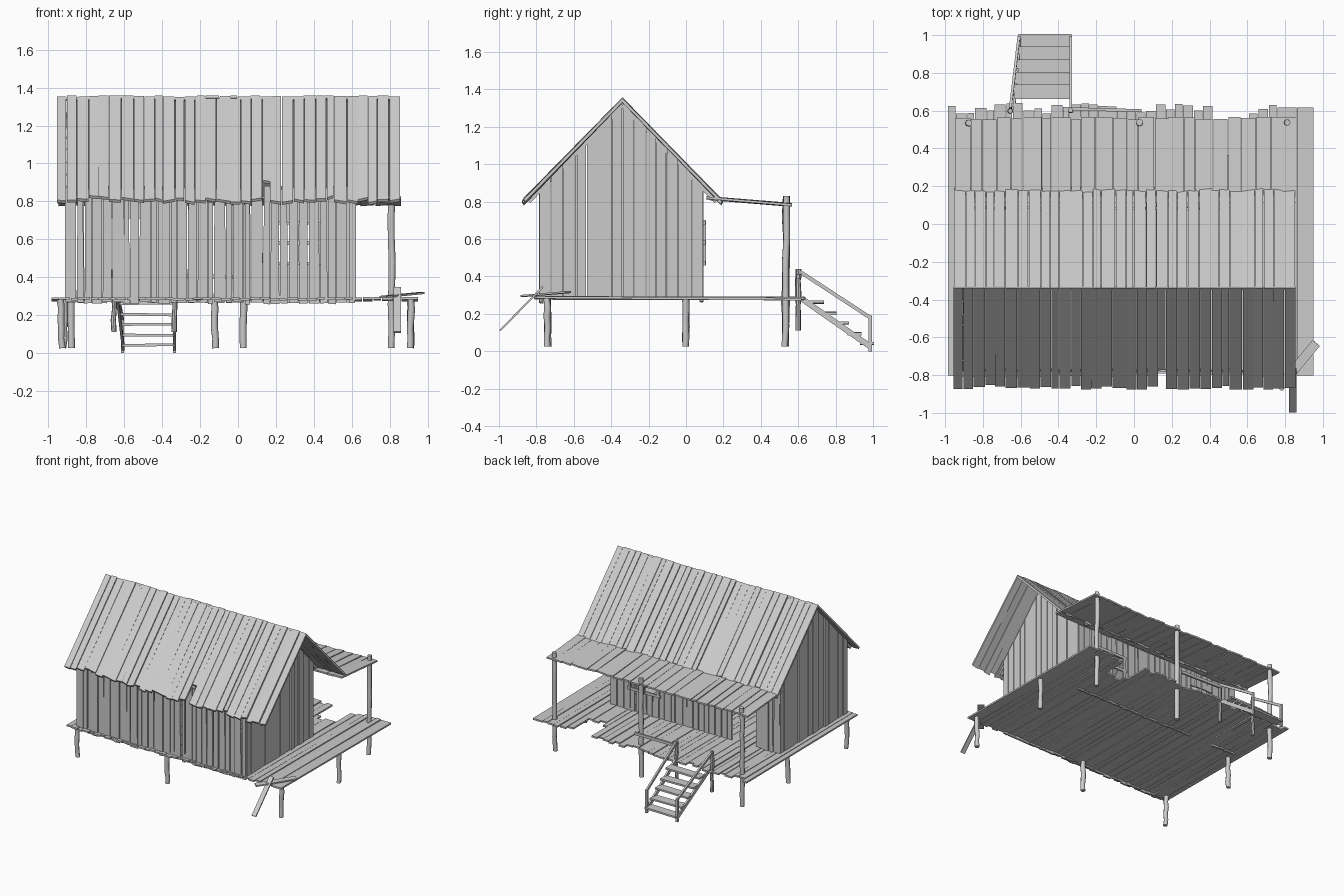
import bpy, bmesh, math, random
from mathutils import Vector

random.seed(4)
rnd = random.uniform
if "Cube" in bpy.data.objects:
    bpy.data.objects.remove(bpy.data.objects["Cube"], do_unlink=True)

wood = bpy.data.materials.new("weathered grey wood")
wood.use_nodes = True
COLOR = (0.6, 0.6, 0.6, 1)
wood.diffuse_color = COLOR
wood.node_tree.nodes["Principled BSDF"].inputs["Base Color"].default_value = COLOR


def finish(name, bm, smooth=False):
    bmesh.ops.recalc_face_normals(bm, faces=bm.faces)
    mesh = bpy.data.meshes.new(name)
    bm.to_mesh(mesh)
    bm.free()
    mesh.materials.append(wood)
    ob = bpy.data.objects.new(name, mesh)
    bpy.context.collection.objects.link(ob)
    if smooth:
        bpy.ops.object.select_all(action="DESELECT")
        ob.select_set(True)
        bpy.context.view_layer.objects.active = ob
        bpy.ops.object.shade_smooth_by_angle(angle=math.radians(50))
    return ob


def prism(bm, outline, depth):
    """Extrude a flat outline along a depth vector."""
    depth = Vector(depth)
    a = [bm.verts.new(p) for p in outline]
    b = [bm.verts.new(Vector(p) + depth) for p in outline]
    bm.faces.new(a)
    bm.faces.new(b[::-1])
    for i in range(len(a)):
        j = (i + 1) % len(a)
        bm.faces.new((a[i], b[i], b[j], a[j]))


def bar(bm, p, q, side, width, thick):
    """Straight rectangular timber between two points."""
    p, q = Vector(p), Vector(q)
    side = Vector(side).normalized() * width / 2
    n = (q - p).cross(side).normalized() * thick
    prism(bm, [p - side - n / 2, p + side - n / 2, q + side - n / 2, q - side - n / 2], n)


def pole(bm, p, q, r, wobble=0.008, steps=5):
    """Crooked eight-sided pole."""
    p, q = Vector(p), Vector(q)
    axis = (q - p).normalized()
    u = axis.orthogonal().normalized()
    v = axis.cross(u)
    rings = []
    for s in range(steps + 1):
        c = p.lerp(q, s / steps) + u * rnd(-wobble, wobble) + v * rnd(-wobble, wobble)
        rr = r * rnd(0.88, 1.1)
        angles = [math.tau * k / 8 for k in range(8)]
        rings.append([bm.verts.new(c + (u * math.cos(t) + v * math.sin(t)) * rr) for t in angles])
    for a, b in zip(rings, rings[1:]):
        for k in range(8):
            bm.faces.new((a[k], a[(k + 1) % 8], b[(k + 1) % 8], b[k]))
    bm.faces.new(rings[0][::-1])
    bm.faces.new(rings[-1])


def spans(a, b, width, gap=0.004):
    """Split a length into boards of slightly uneven width."""
    n = round((b - a) / width)
    cuts = [a] + [a + (b - a) * (i + rnd(-0.2, 0.2)) / n for i in range(1, n)] + [b]
    for u, v in zip(cuts, cuts[1:]):
        yield u + gap * rnd(0, 0.8), v - gap * rnd(0, 0.8)


RIDGE_Y, RIDGE_Z, SLOPE = -0.34, 1.355, 1.03
FRONT, BACK, LEFT, RIGHT = -0.78, 0.09, -0.91, 0.62


def roof_z(y):
    return RIDGE_Z - SLOPE * abs(y - RIDGE_Y)


# Main roof: two slopes of boards with uneven eaves and one broken board
for name, sgn in (("front_roof", -1), ("back_roof", 1)):
    bm = bmesh.new()
    for x0, x1 in spans(-0.955, 0.855, 0.056):
        run = 0.525 + rnd(-0.015, 0.012)
        if sgn < 0 and x0 < 0.155 < x1:
            run = 0.43
        lift = rnd(-0.006, 0.004)
        y1 = RIDGE_Y + sgn * run
        tilt = rnd(-0.006, 0.006)
        prism(bm, [(x0, RIDGE_Y, RIDGE_Z + lift), (x1, RIDGE_Y, RIDGE_Z + lift),
                   (x1, y1, roof_z(y1) + lift + tilt), (x0, y1, roof_z(y1) + lift - tilt)],
              (0, -sgn * 0.008, -0.014))
    finish(name, bm)

# Battens and rafters under the main roof
bm = bmesh.new()
for sgn in (-1, 1):
    for x in (LEFT + 0.02, -0.15, RIGHT - 0.02):
        y1 = RIDGE_Y + sgn * 0.5
        bar(bm, (x, RIDGE_Y, RIDGE_Z - 0.04), (x, y1, roof_z(y1) - 0.04), (1, 0, 0), 0.025, 0.02)
finish("rafters", bm)

# Lean-to porch roof
bm = bmesh.new()
for x0, x1 in spans(-0.95, 0.86, 0.075):
    y1 = 0.56 + rnd(-0.008, 0.008)
    dz = rnd(-0.004, 0.004)
    prism(bm, [(x0, 0.11, 0.826 + dz), (x1, 0.11, 0.826 + dz), (x1, y1, 0.79 - dz), (x0, y1, 0.79 + dz)],
          (0, 0, -0.013))
finish("porch_roof", bm)


def upright(bm, x0, x1, y, z0, z1):
    prism(bm, [(x0, y, z0), (x1, y, z0 + rnd(-0.003, 0.003)), (x1 + rnd(-0.004, 0), y, z1),
               (x0 + rnd(0, 0.004), y, z1)], (0, 0.014, 0))


# Front wall of upright boards
bm = bmesh.new()
for x0, x1 in spans(LEFT, RIGHT, 0.05, 0.006):
    upright(bm, x0, x1, FRONT + rnd(-0.006, 0.004), 0.262 + rnd(-0.005, 0.008), 0.88)
finish("front_wall", bm)

# Back wall with a doorway and a window opening
bm = bmesh.new()
DOOR, WINDOW = (-0.69, -0.48), (0.18, 0.44)
sections = [(LEFT, DOOR[0], ((0.265, 0.88),)), (*DOOR, ((0.71, 0.88),)),
            (DOOR[1], WINDOW[0], ((0.265, 0.88),)),
            (*WINDOW, ((0.265, 0.47), (0.69, 0.88))), (WINDOW[1], RIGHT, ((0.265, 0.88),))]
for a, b, parts in sections:
    for x0, x1 in spans(a, b, 0.052, 0.006):
        for z0, z1 in parts:
            upright(bm, x0, x1, BACK - 0.014 + rnd(-0.004, 0.004), z0, z1)
finish("back_wall", bm)

# Window frame and crossed bars
bm = bmesh.new()
for z in (0.47, 0.58, 0.69):
    bar(bm, (WINDOW[0] - 0.02, 0.098, z), (WINDOW[1] + 0.02, 0.098, z), (0, 0, 1), 0.022, 0.012)
for x in (WINDOW[0], sum(WINDOW) / 2, WINDOW[1]):
    bar(bm, (x, 0.1, 0.46), (x, 0.1, 0.7), (1, 0, 0), 0.022, 0.012)
finish("window_frame", bm)

# Gable walls, boards cut to the roof line
for name, x in (("right_gable", RIGHT - 0.014), ("left_gable", LEFT)):
    bm = bmesh.new()
    for y0, y1 in spans(FRONT, BACK, 0.062, 0.006):
        xo = x + rnd(-0.004, 0.004)
        tops = [y1, RIDGE_Y, y0] if y0 < RIDGE_Y < y1 else [y1, y0]
        outline = [(xo, y0, 0.29), (xo, y1, 0.29)] + [(xo, y, roof_z(y) - 0.02) for y in tops]
        prism(bm, outline, (0.014, 0, 0))
    finish(name, bm)

# Deck boards with ragged back ends and a broken stretch
bm = bmesh.new()
for x0, x1 in list(spans(-0.985, 0.86, 0.05)) + [(0.863, 0.95)]:
    y0 = -0.8 + rnd(-0.012, 0.012)
    y1 = rnd(0.58, 0.64)
    if 0.41 < x0 < 0.59:
        y1 = rnd(0.34, 0.5)
    if x1 > 0.8:
        y1 = 0.617
    za, zb = rnd(0.288, 0.296), rnd(0.284, 0.292)
    prism(bm, [(x0, y0, za), (x1, y0, za), (x1, y1, zb), (x0, y1, zb)], (0, 0, -0.013))
finish("deck", bm)

# Short stilts at front and sides, tall posts carrying the porch roof
bm = bmesh.new()
for x, y in ((-0.93, -0.74), (-0.12, -0.74), (0.91, -0.74), (-0.92, 0.0), (0.91, 0.0)):
    pole(bm, (x, y, 0.025), (x + rnd(-0.012, 0.012), y, 0.285), 0.018, 0.004)
finish("stilts", bm, True)
bm = bmesh.new()
for x in (-0.88, 0.03, 0.81):
    pole(bm, (x, 0.53, 0.025), (x, 0.535, 0.83), 0.018, 0.004, 7)
finish("porch_posts", bm, True)

# Stairs: stringers and treads
bm = bmesh.new()
for top, foot in ((-0.635, -0.605), (-0.335, -0.335)):
    bar(bm, (top, 0.62, 0.28), (foot, 0.985, 0.025), (1, 0, 0), 0.014, 0.03)
for i in range(5):
    y, z = 0.7 + 0.067 * i, 0.26 - 0.055 * i
    bar(bm, (-0.635 + i * 0.006, y, z), (-0.33, y, z + rnd(-0.006, 0.006)), (0, 1, 0), 0.075, 0.014)
finish("stairs", bm)

# Stair newels and handrails
bm = bmesh.new()
for top, foot in ((-0.655, -0.61), (-0.335, -0.335)):
    pole(bm, (top, 0.6, 0.11), (top, 0.6, 0.44), 0.014, 0.003)
    bar(bm, (foot, 0.985, 0.0), (foot, 0.985, 0.19), (1, 0, 0), 0.016, 0.02)
    bar(bm, (top, 0.61, 0.425), (foot, 0.985, 0.18), (1, 0, 0), 0.014, 0.02)
bar(bm, (-0.345, 0.61, 0.405), (0.04, 0.6, 0.4), (0, 0, 1), 0.022, 0.016)
finish("handrails", bm)

# Loose boards at the front corner
bm = bmesh.new()
bar(bm, (0.84, -0.995, 0.11), (0.84, -0.765, 0.345), (1, 0, 0), 0.038, 0.01)
bar(bm, (0.765, -0.87, 0.296), (0.965, -0.63, 0.316), (0.77, -0.64, 0), 0.05, 0.01)
finish("loose_boards", bm)
